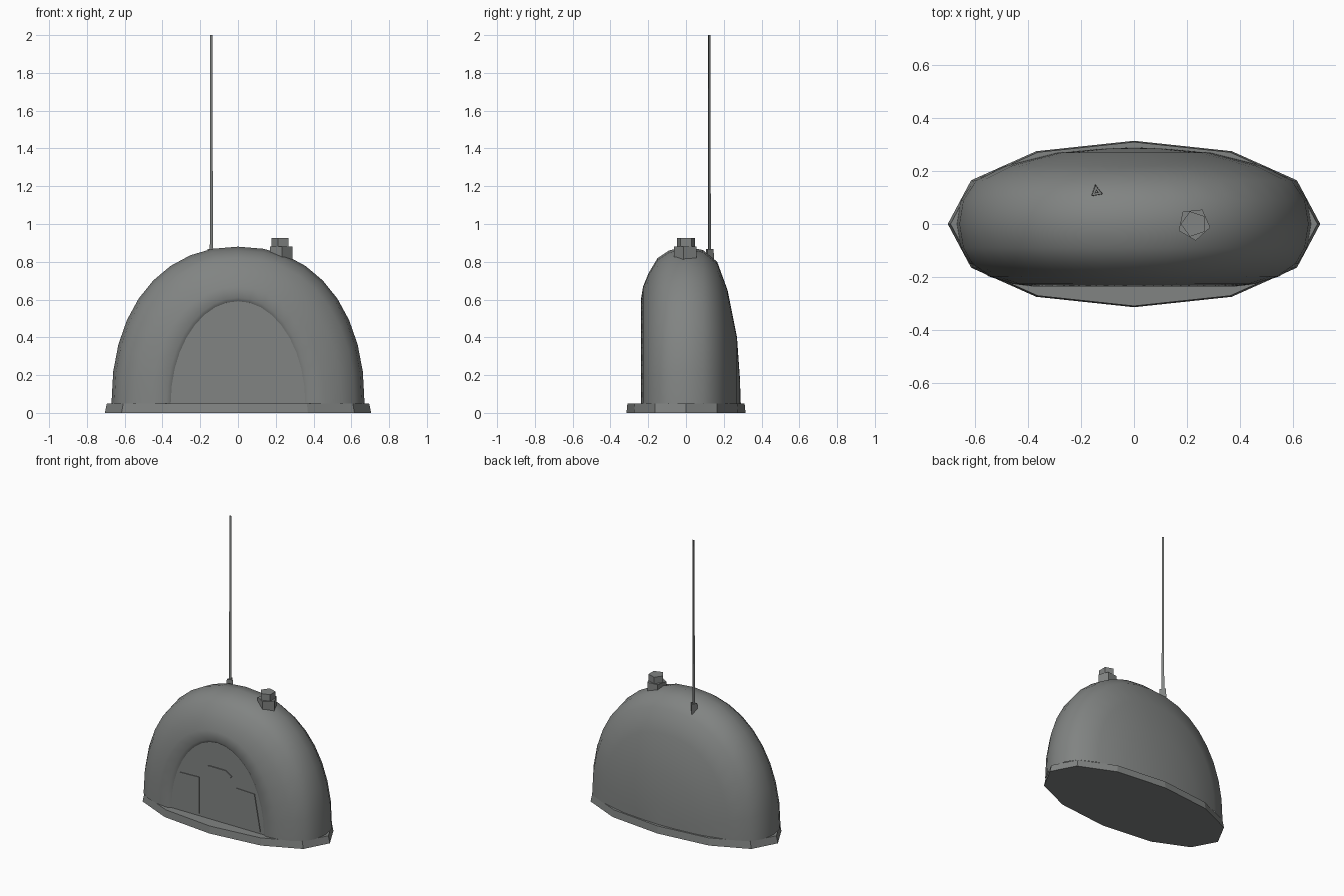
import bpy, bmesh, math

if "Cube" in bpy.data.objects:
    bpy.data.objects.remove(bpy.data.objects["Cube"])

grey = bpy.data.materials.new("stone_grey")
grey.use_nodes = True
grey.diffuse_color = (0.22, 0.23, 0.225, 1)
grey.node_tree.nodes["Principled BSDF"].inputs["Base Color"].default_value = (0.22, 0.23, 0.225, 1)

BASE_TOP = 0.05


def finish(name, bm, smooth=None):
    bmesh.ops.recalc_face_normals(bm, faces=bm.faces)
    mesh = bpy.data.meshes.new(name)
    bm.to_mesh(mesh)
    bm.free()
    mesh.materials.append(grey)
    obj = bpy.data.objects.new(name, mesh)
    bpy.context.collection.objects.link(obj)
    if smooth:
        bpy.ops.object.select_all(action='DESELECT')
        obj.select_set(True)
        bpy.context.view_layer.objects.active = obj
        bpy.ops.object.shade_smooth_by_angle(angle=math.radians(smooth))
    return obj


def power(v, p):
    return math.copysign(abs(v) ** (2 / p), v)


def arch(half_width, height, y, p, steps=18):
    """Points along an upright arch standing on the base."""
    angles = [math.pi * i / steps for i in range(steps + 1)]
    return [(half_width * power(math.cos(a), p), y,
             BASE_TOP + height * power(math.sin(a), p)) for a in angles]


def loft(bm, rings, closed=False):
    rows = [[bm.verts.new(c) for c in ring] for ring in rings]
    for a, b in zip(rows, rows[1:]):
        n = len(a)
        for i in range(n if closed else n - 1):
            j = (i + 1) % n
            bm.faces.new((a[i], a[j], b[j], b[i]))
    return rows


def plate(name, outline, y_front, y_back):
    """Upright slab from an x, z outline."""
    bm = bmesh.new()
    rows = loft(bm, [[(x, y, z) for x, z in outline] for y in (y_front, y_back)], True)
    bm.faces.new(rows[0])
    bm.faces.new(rows[1])
    return finish(name, bm)


def prism(name, centre, sides, r_low, r_high, z_low, z_high, turn=0.0):
    bm = bmesh.new()
    rings = []
    for r, z in ((r_low, z_low), (r_high, z_high)):
        rings.append([(centre[0] + r * math.cos(turn + math.tau * i / sides),
                       centre[1] + r * math.sin(turn + math.tau * i / sides), z)
                      for i in range(sides)])
    rows = loft(bm, rings, True)
    bm.faces.new(rows[0])
    bm.faces.new(rows[1])
    return finish(name, bm)


# Twelve-sided oval base
bm = bmesh.new()
rings = []
for grow, z in ((1.0, 0), (0.985, BASE_TOP)):
    rings.append([(0.705 * grow * power(math.cos(a), 2.15),
                   0.315 * grow * power(math.sin(a), 2.15), z)
                  for a in [math.tau * i / 12 for i in range(12)]])
rows = loft(bm, rings, True)
for row in rows:
    bm.faces.new(row)
finish("base_plate", bm)

# Domed shell: arches from the front opening over the crest to the back
# each section is half width, height, y, roundness
sections = [
    (0.355, 0.54, -0.222, 2.0), (0.378, 0.56, -0.237, 2.0),
    (0.46, 0.62, -0.227, 2.05), (0.55, 0.69, -0.198, 2.1),
    (0.62, 0.77, -0.15, 2.15), (0.655, 0.81, -0.09, 2.2),
    (0.67, 0.83, 0.0, 2.2), (0.655, 0.812, 0.09, 2.2),
    (0.605, 0.75, 0.165, 2.2), (0.49, 0.60, 0.22, 2.2),
    (0.29, 0.35, 0.27, 2.1), (0.12, 0.14, 0.285, 2.0),
]
bm = bmesh.new()
rows = loft(bm, [arch(*s) for s in sections])
tip = bm.verts.new((0, 0.29, BASE_TOP))
for a, b in zip(rows[-1], rows[-1][1:]):
    bm.faces.new((a, b, tip))
finish("dome_shell", bm, 50)

# Flat panel closing the front opening
plate("front_panel", [(x, z) for x, y, z in arch(0.36, 0.545, 0, 2.0)], -0.223, -0.21)

# Slanted windows on either side of the doorway
for name, side in (("left_window", 1), ("right_window", -1)):
    corners = [(0.14, 0.065), (0.33, 0.065), (0.285, 0.315), (0.14, 0.32)]
    plate(name, [(side * x, z) for x, z in corners], -0.228, -0.222)

# Small brow above the doorway
lower = [(-0.1, 0.375), (-0.06, 0.405), (0.06, 0.405), (0.1, 0.375)]
plate("door_brow", lower + [(x * 1.1, z + 0.015) for x, z in reversed(lower)], -0.23, -0.222)

# Chimney of two stacked five-sided blocks
prism("chimney_base", (0.227, 0), 5, 0.063, 0.063, 0.78, 0.88, math.radians(-12))
prism("chimney_cap", (0.227, 0), 5, 0.05, 0.05, 0.87, 0.925, math.pi)

# Antenna with a three-sided socket
prism("antenna_socket", (-0.142, 0.122), 3, 0.028, 0.024, 0.80, 0.868, math.radians(100))
prism("antenna_rod", (-0.142, 0.122), 3, 0.010, 0.007, 0.84, 2.0, math.radians(100))
